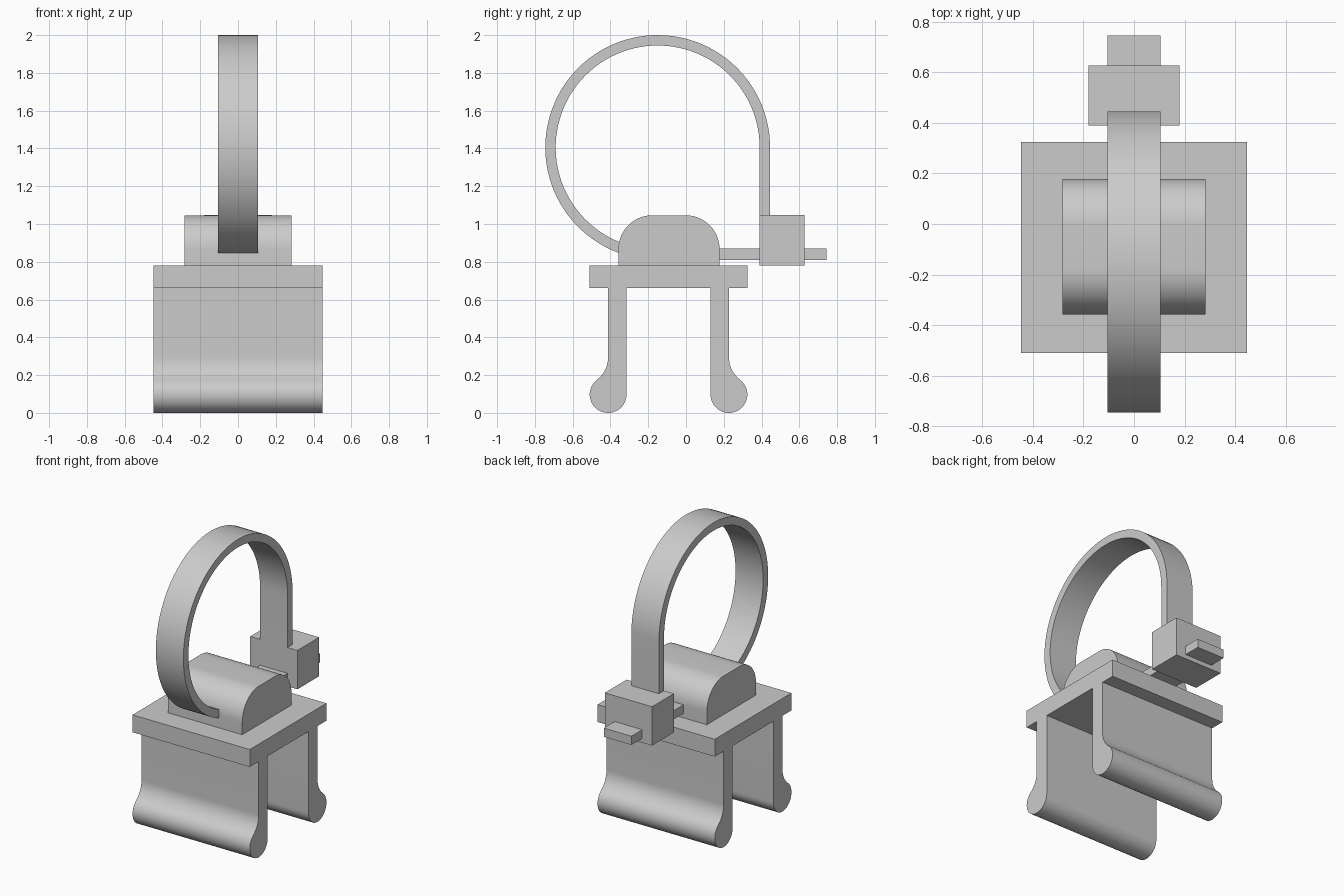
import bpy, bmesh, math

cube = bpy.data.objects.get("Cube")
if cube:
    bpy.data.objects.remove(cube, do_unlink=True)

grey = bpy.data.materials.new("plain_grey")
grey.use_nodes = True
colour = (0.6, 0.6, 0.6, 1)
grey.diffuse_color = colour
grey.node_tree.nodes["Principled BSDF"].inputs["Base Color"].default_value = colour


def arc(cy, cz, r, start, end, steps):
    """Points (y, z) along an arc, angles in degrees."""
    angles = [math.radians(start + (end - start) * i / steps) for i in range(steps + 1)]
    return [(cy + r * math.cos(a), cz + r * math.sin(a)) for a in angles]


def extrude(name, profile, half_width):
    """Sweep a closed (y, z) profile across x, centred on x = 0."""
    bm = bmesh.new()
    face = bm.faces.new([bm.verts.new((-half_width, y, z)) for y, z in profile])
    swept = bmesh.ops.extrude_face_region(bm, geom=[face])["geom"]
    moved = [g for g in swept if isinstance(g, bmesh.types.BMVert)]
    bmesh.ops.translate(bm, verts=moved, vec=(2 * half_width, 0, 0))
    bmesh.ops.recalc_face_normals(bm, faces=bm.faces)
    mesh = bpy.data.meshes.new(name)
    bm.to_mesh(mesh)
    bm.free()
    mesh.materials.append(grey)
    obj = bpy.data.objects.new(name, mesh)
    bpy.context.collection.objects.link(obj)
    bpy.ops.object.select_all(action="DESELECT")
    obj.select_set(True)
    bpy.context.view_layer.objects.active = obj
    bpy.ops.object.shade_smooth_by_angle(angle=math.radians(30))
    return obj


def block(name, y0, y1, z0, z1, half_width):
    return extrude(name, [(y0, z0), (y1, z0), (y1, z1), (y0, z1)], half_width)


MID = -0.0925      # centre line of the clip in y
BASE_HALF = 0.447
STRAP_HALF = 0.105

# Base plate
block("base_plate", MID - 0.4175, MID + 0.4175, 0.66, 0.78, BASE_HALF)

# Clip legs: straight wall, concave fillet, round bulb at the foot
bulb, fillet = 0.0975, 0.15
wall_y = MID - 0.32
rise = math.sqrt((fillet + bulb) ** 2 - fillet ** 2)
slope = math.degrees(math.atan2(rise, fillet))
leg = [(wall_y + bulb, 0.66), (wall_y, 0.66)]
leg += arc(wall_y - fillet, bulb + rise, fillet, 0, -slope, 12)
leg += arc(wall_y, bulb, bulb, 180 - slope, 360, 28)[1:]
extrude("front_leg", leg, BASE_HALF)
extrude("back_leg", [(2 * MID - y, z) for y, z in leg], BASE_HALF)

# Rounded saddle
corner = 0.18
saddle = [(-0.358, 0.78), (0.178, 0.78)]
saddle += arc(0.178 - corner, 1.046 - corner, corner, 0, 90, 16)
saddle += arc(-0.358 + corner, 1.046 - corner, corner, 90, 180, 16)
extrude("saddle", saddle, 0.283)

# Strap loop: from the locking head up, over, and into the saddle
cy, cz, outer, inner = -0.15, 1.405, 0.595, 0.54
strap = [(cy + outer, 1.048)] + arc(cy, cz, outer, 0, 256, 72)
strap += arc(cy, cz, inner, 256, 0, 72) + [(cy + inner, 1.048)]
extrude("strap_loop", strap, STRAP_HALF)

# Locking head and the strap tail passing through it
block("locking_head", 0.39, 0.627, 0.78, 1.048, 0.18)
block("strap_tail", 0.15, 0.745, 0.81, 0.87, STRAP_HALF)
